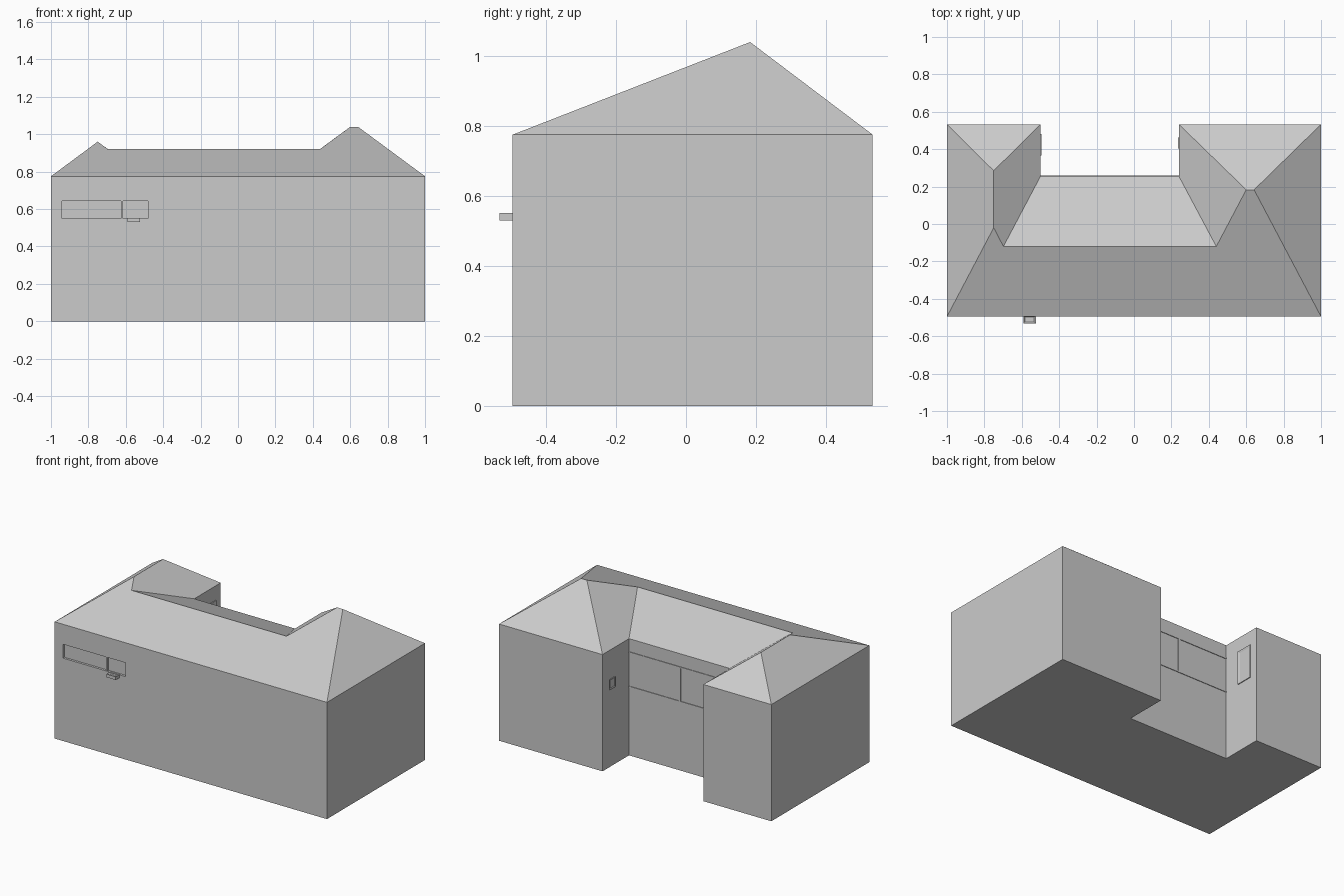
import bpy, bmesh

if "Cube" in bpy.data.objects:
    bpy.data.objects.remove(bpy.data.objects["Cube"])

EAVE, FLOOR, Y0, Y1, YC = 0.775, 0.43, -0.495, 0.533, 0.255
XL, XR = -0.5, 0.24          # courtyard sides


def obj_from(bm, name):
    bmesh.ops.recalc_face_normals(bm, faces=bm.faces[:])
    me = bpy.data.meshes.new(name)
    bm.to_mesh(me)
    bm.free()
    ob = bpy.data.objects.new(name, me)
    bpy.context.collection.objects.link(ob)
    return ob


def box_bm(lo, hi):
    bm = bmesh.new()
    bmesh.ops.create_cube(bm, size=1)
    for v in bm.verts:
        v.co = [(a + b) / 2 + c * (b - a) for a, b, c in zip(lo, hi, v.co)]
    return bm


def box(name, lo, hi):
    return obj_from(box_bm(lo, hi), name)


# House body: U-shaped walls in two storeys under a hipped roof
plan = [(-1, Y0), (1, Y0), (1, Y1), (XR, Y1), (XR, YC), (XL, YC), (XL, Y1), (-1, Y1)]
bm = bmesh.new()
rings = [[bm.verts.new((x, y, z)) for x, y in plan] for z in (0, FLOOR, EAVE)]
bm.faces.new(rings[0])
for lower, upper in zip(rings, rings[1:]):
    for i in range(8):
        j = (i + 1) % 8
        bm.faces.new((lower[i], lower[j], upper[j], upper[i]))


def ridge(x, y):
    # ridge points all lie on the front roof slope unless lifted level
    return bm.verts.new((x, y, EAVE + 0.39 * (y - Y0)))


A, B, C, D, E, F, G, H = rings[2]
p1 = ridge(-0.75, -0.02)
p2 = bm.verts.new((-0.75, 0.285, p1.co.z))
p3, p4 = ridge(-0.698, -0.12), ridge(0.44, -0.12)
p5, p6 = ridge(0.6, 0.183), ridge(0.642, 0.183)
for f in ((A, B, p6, p5, p4, p3, p1), (A, p1, p2, H), (H, p2, G), (G, p2, p1, p3, F),
          (F, p3, p4, E), (E, p4, p5, D), (D, p5, p6, C), (B, C, p6)):
    bm.faces.new(f)
house = obj_from(bm, "house_body")

# Front strip window: shallow recess with one mullion
cutter = box("front_window_cutter", (-0.94, Y0 - 0.05, 0.55), (-0.48, Y0 + 0.015, 0.642))
mod = house.modifiers.new("front_window", 'BOOLEAN')
mod.operation, mod.solver, mod.object = 'DIFFERENCE', 'EXACT', cutter
bpy.context.view_layer.objects.active = house
bpy.ops.object.modifier_apply(modifier=mod.name)
bpy.data.objects.remove(cutter)
box("front_window_mullion", (-0.625, Y0 + 0.005, 0.55), (-0.615, Y0 + 0.02, 0.642))

# Hollow-topped window box below the strip window
bm = box_bm((-0.592, -0.533, 0.53), (-0.525, Y0 + 0.005, 0.552))
bm.faces.ensure_lookup_table()
top = max(bm.faces, key=lambda f: f.calc_center_median().z)
bmesh.ops.inset_region(bm, faces=[top], thickness=0.012)
for v in top.verts:
    v.co.z -= 0.012
obj_from(bm, "window_box")


def side_frame(name, x, sign, y0, y1, z0, z1, w, out):
    # Framed window on a courtyard side wall
    xs = sorted((x - sign * 0.005, x + sign * out))
    bm = box_bm((xs[0], y0, z0), (xs[1], y1, z1))
    front = max(bm.faces, key=lambda f: sign * f.calc_center_median().x)
    bmesh.ops.inset_region(bm, faces=[front], thickness=w)
    for v in front.verts:
        v.co.x -= sign * (out - 0.001)
    obj_from(bm, name)


side_frame("left_wing_window", XL, 1, 0.367, 0.48, 0.457, 0.68, 0.02, 0.005)
side_frame("right_wing_window", XR, -1, 0.405, 0.462, 0.515, 0.582, 0.008, 0.005)

# Courtyard window wall: full-width rails and a central mullion
for name, z in (("courtyard_window_sill", 0.457), ("courtyard_window_head", 0.685)):
    box(name, (XL, YC - 0.005, z - 0.004), (XR, YC + 0.004, z + 0.004))
box("courtyard_window_mullion", (-0.142, YC - 0.005, 0.457), (-0.128, YC + 0.004, 0.685))
